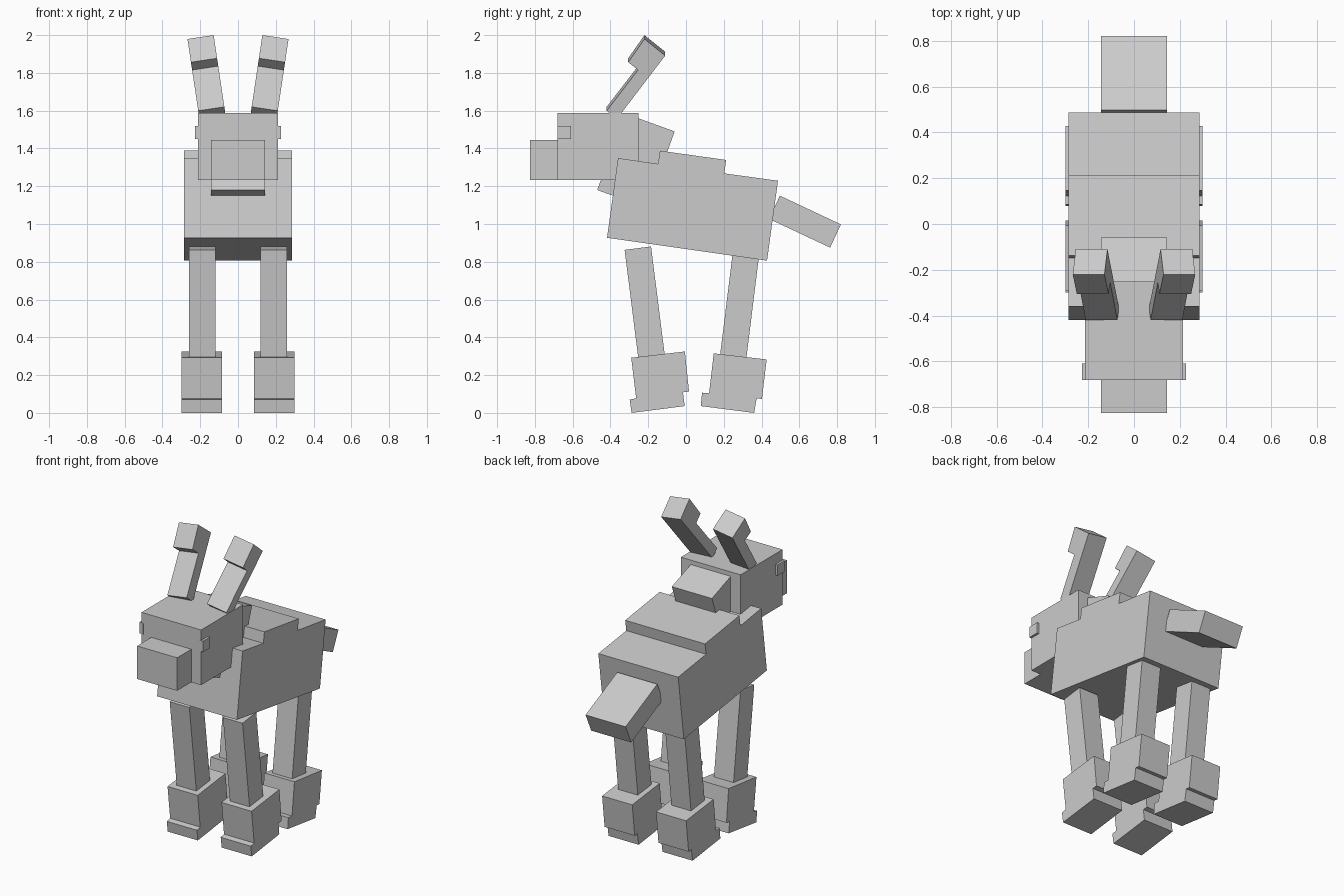
import bpy, bmesh, math
from mathutils import Matrix, Vector

cube = bpy.data.objects.get("Cube")
if cube:
    bpy.data.objects.remove(cube, do_unlink=True)

grey = bpy.data.materials.new("plain_grey")
grey.use_nodes = True
grey.diffuse_color = (0.6, 0.6, 0.6, 1)
grey.node_tree.nodes["Principled BSDF"].inputs["Base Color"].default_value = (0.6, 0.6, 0.6, 1)


def slab(name, profile, x0, x1, tilt=0.0, pivot=(0, 0, 0)):
    """Extrude a (y, z) profile from x0 to x1, then lean it about the y axis."""
    bm = bmesh.new()
    face = bm.faces.new([bm.verts.new((x0, y, z)) for y, z in profile])
    out = bmesh.ops.extrude_face_region(bm, geom=[face])
    moved = [v for v in out["geom"] if isinstance(v, bmesh.types.BMVert)]
    bmesh.ops.translate(bm, verts=moved, vec=(x1 - x0, 0, 0))
    if tilt:
        bmesh.ops.rotate(bm, verts=bm.verts, cent=Vector(pivot),
                         matrix=Matrix.Rotation(math.radians(tilt), 3, 'Y'))
    bmesh.ops.recalc_face_normals(bm, faces=bm.faces)
    mesh = bpy.data.meshes.new(name)
    bm.to_mesh(mesh)
    bm.free()
    mesh.materials.append(grey)
    obj = bpy.data.objects.new(name, mesh)
    bpy.context.collection.objects.link(obj)
    return obj


def pair(name, profile, x0, x1, tilt=0.0, pivot=(0, 0, 0)):
    """Left part plus its mirrored right part."""
    slab("left_" + name, profile, x0, x1, tilt, pivot)
    slab("right_" + name, profile, -x0, -x1, -tilt, (-pivot[0], pivot[1], pivot[2]))


def rect(y0, y1, z0, z1):
    return [(y0, z0), (y1, z0), (y1, z1), (y0, z1)]


# Body with the stepped back, and tail
slab("body", [(-0.418, 0.927), (0.429, 0.806), (0.487, 1.229), (0.202, 1.268),
              (0.213, 1.339), (-0.138, 1.388), (-0.148, 1.318), (-0.36, 1.349)],
     -0.285, 0.285)
slab("tail", [(0.497, 1.15), (0.82, 0.998), (0.763, 0.875), (0.44, 1.027)], -0.143, 0.143)

# Neck, head and snout
slab("neck", [(-0.47, 1.18), (-0.207, 1.085), (-0.06, 1.49), (-0.323, 1.585)], -0.143, 0.143)
slab("head", rect(-0.68, -0.252, 1.232, 1.588), -0.213, 0.213)
slab("snout", rect(-0.825, -0.68, 1.232, 1.445), -0.143, 0.143)
pair("eye", rect(-0.681, -0.61, 1.45, 1.52), 0.2, 0.228)

# Horns with a forward block at the tip, leaning outwards
pair("horn", [(-0.42, 1.61), (-0.254, 1.828), (-0.306, 1.87), (-0.22, 1.994),
              (-0.11, 1.905), (-0.366, 1.566)],
     0.07, 0.21, 8.5, (0.14, 0, 1.6))

# Legs
pair("front_leg", [(-0.325, 0.863), (-0.185, 0.881), (-0.108, 0.27), (-0.248, 0.252)], 0.12, 0.26)
pair("back_leg", [(0.252, 0.885), (0.391, 0.867), (0.315, 0.252), (0.176, 0.27)], 0.12, 0.26)

# Hooves with the sole stepped forward
pair("front_hoof", [(-0.29, 0.292), (-0.006, 0.325), (0.016, 0.113), (-0.016, 0.109),
                    (-0.007, 0.036), (-0.288, 0.0), (-0.298, 0.07), (-0.264, 0.077)], 0.085, 0.3)
pair("back_hoof", [(0.147, 0.315), (0.427, 0.283), (0.402, 0.074), (0.374, 0.077),
                   (0.361, 0.0), (0.078, 0.036), (0.085, 0.107), (0.122, 0.104)], 0.085, 0.3)
